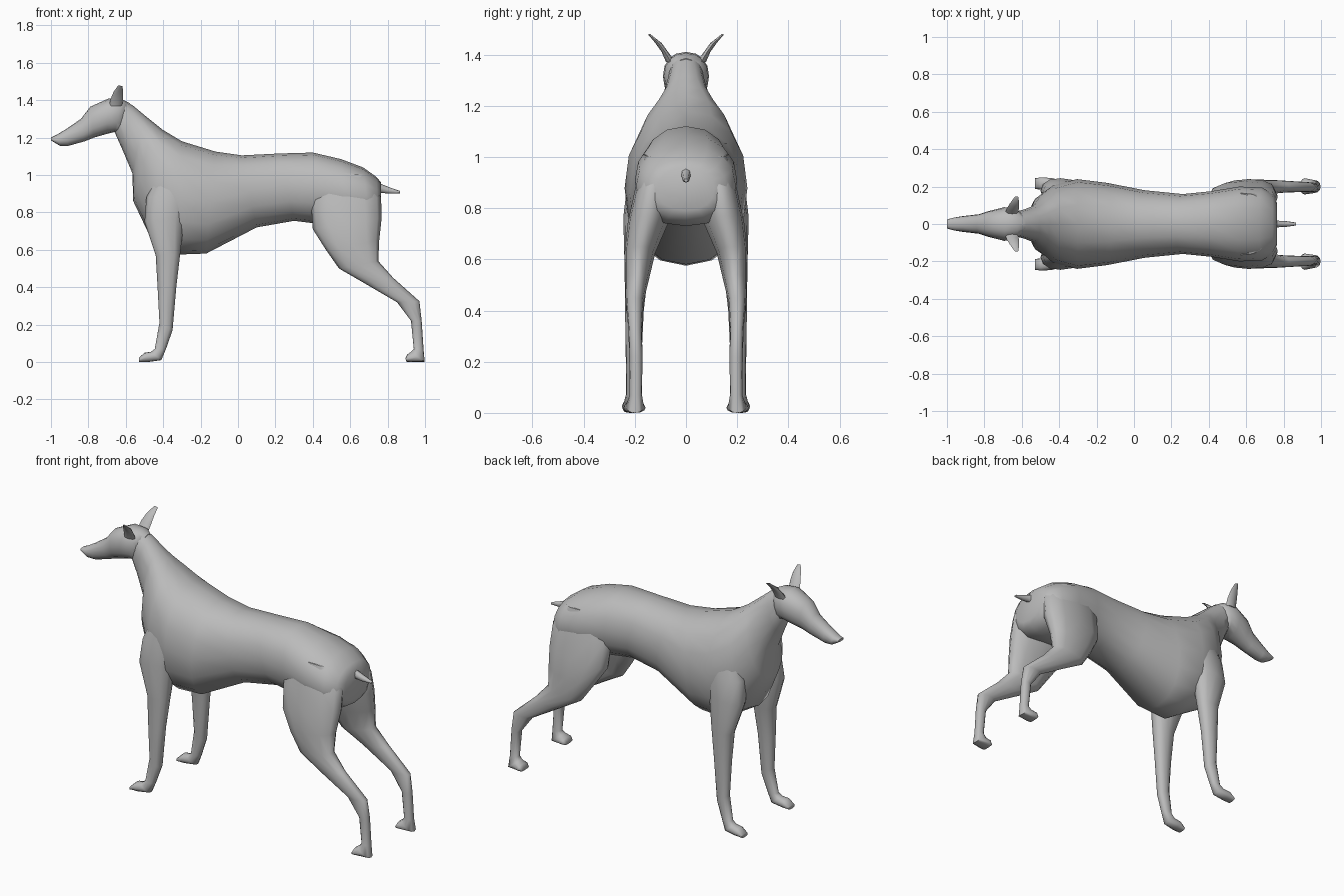
import bpy, bmesh, math

coat = bpy.data.materials.new("grey coat")
coat.diffuse_color = (0.5, 0.5, 0.5, 1)


def loft(name, rings, sides=16, mirror=False, power=0.9):
    """Rings: (x, z of one edge, x, z of opposite edge, y min, y max)."""
    bm = bmesh.new()
    loops = []
    for ax, az, bx, bz, y0, y1 in rings:
        loop = []
        for i in range(sides):
            t = 2 * math.pi * i / sides
            c, s = math.cos(t), math.sin(t)
            c = math.copysign(abs(c) ** power, c)
            s = math.copysign(abs(s) ** power, s)
            loop.append(bm.verts.new(((ax + bx) / 2 + (ax - bx) / 2 * c,
                                      (y0 + y1) / 2 + (y1 - y0) / 2 * s,
                                      (az + bz) / 2 + (az - bz) / 2 * c)))
        loops.append(loop)
    for a, b in zip(loops, loops[1:]):
        for i in range(sides):
            j = (i + 1) % sides
            bm.faces.new((a[i], a[j], b[j], b[i]))
    bm.faces.new(loops[0])
    bm.faces.new(loops[-1])
    bmesh.ops.recalc_face_normals(bm, faces=bm.faces[:])
    mesh = bpy.data.meshes.new(name)
    bm.to_mesh(mesh)
    bm.free()
    mesh.materials.append(coat)
    ob = bpy.data.objects.new(name, mesh)
    bpy.context.collection.objects.link(ob)
    if mirror:
        m = ob.modifiers.new("mirror", 'MIRROR')
        m.use_axis = (False, True, False)
        m.use_mirror_merge = False
    bpy.context.view_layer.objects.active = ob
    ob.select_set(True)
    bpy.ops.object.shade_smooth_by_angle(angle=math.radians(60))
    ob.select_set(False)
    return ob


def centred(rows):
    return [(a, b, c, d, -w, w) for a, b, c, d, w in rows]


# torso and neck, rump to nape
loft("body", centred([
    (0.765, 0.96, 0.765, 0.79, 0.11), (0.74, 0.99, 0.75, 0.76, 0.16),
    (0.67, 1.04, 0.70, 0.73, 0.195), (0.55, 1.085, 0.58, 0.73, 0.20),
    (0.40, 1.12, 0.42, 0.74, 0.175), (0.22, 1.115, 0.30, 0.755, 0.16),
    (0.02, 1.105, 0.10, 0.72, 0.18), (-0.12, 1.125, -0.17, 0.58, 0.22),
    (-0.30, 1.18, -0.31, 0.575, 0.24), (-0.40, 1.24, -0.47, 0.67, 0.205),
    (-0.45, 1.28, -0.56, 0.86, 0.145), (-0.50, 1.32, -0.565, 1.01, 0.10),
    (-0.56, 1.37, -0.62, 1.14, 0.077), (-0.62, 1.405, -0.66, 1.23, 0.065)]))

# head, skull to nose
loft("head", centred([
    (-0.58, 1.385, -0.62, 1.20, 0.055), (-0.62, 1.405, -0.66, 1.23, 0.085),
    (-0.69, 1.41, -0.70, 1.22, 0.09), (-0.79, 1.365, -0.77, 1.20, 0.068),
    (-0.84, 1.30, -0.82, 1.18, 0.052), (-0.92, 1.245, -0.91, 1.155, 0.042),
    (-0.97, 1.215, -0.95, 1.155, 0.035), (-1.0, 1.20, -1.0, 1.185, 0.024)]))

# pointed ears
loft("ears", [
    (-0.69, 1.37, -0.62, 1.37, 0.04, 0.078), (-0.68, 1.41, -0.615, 1.41, 0.07, 0.095),
    (-0.665, 1.445, -0.615, 1.445, 0.095, 0.12),
    (-0.64, 1.48, -0.617, 1.475, 0.138, 0.147)], 8, True)

# docked tail
loft("tail", centred([
    (0.71, 0.99, 0.71, 0.89, 0.04), (0.77, 0.95, 0.76, 0.905, 0.018),
    (0.82, 0.93, 0.81, 0.90, 0.015), (0.865, 0.915, 0.865, 0.902, 0.008)]), 8)

# front legs, shoulder to toes
loft("front_legs", [
    (-0.43, 1.02, -0.22, 1.02, 0.11, 0.20), (-0.49, 0.88, -0.25, 0.90, 0.10, 0.23),
    (-0.50, 0.75, -0.285, 0.78, 0.11, 0.245), (-0.44, 0.57, -0.31, 0.57, 0.145, 0.24),
    (-0.43, 0.40, -0.33, 0.40, 0.165, 0.238), (-0.42, 0.21, -0.35, 0.17, 0.175, 0.235),
    (-0.445, 0.07, -0.385, 0.07, 0.185, 0.235), (-0.465, 0.055, -0.41, 0.01, 0.182, 0.245),
    (-0.50, 0.05, -0.48, 0.0, 0.182, 0.25), (-0.53, 0.022, -0.53, 0.0, 0.188, 0.245)],
    12, True)

# hind legs, thigh to toes
loft("hind_legs", [
    (0.46, 1.02, 0.69, 1.0, 0.05, 0.165), (0.39, 0.86, 0.765, 0.88, 0.06, 0.20),
    (0.40, 0.71, 0.768, 0.77, 0.07, 0.228), (0.47, 0.60, 0.755, 0.65, 0.12, 0.24),
    (0.54, 0.50, 0.75, 0.54, 0.145, 0.238), (0.67, 0.425, 0.83, 0.45, 0.165, 0.235),
    (0.85, 0.32, 0.97, 0.325, 0.172, 0.225), (0.925, 0.22, 0.982, 0.22, 0.17, 0.222),
    (0.94, 0.07, 0.992, 0.07, 0.172, 0.22), (0.925, 0.055, 0.998, 0.0, 0.165, 0.235),
    (0.905, 0.04, 0.92, 0.0, 0.158, 0.245), (0.895, 0.02, 0.90, 0.002, 0.165, 0.238)],
    12, True)
